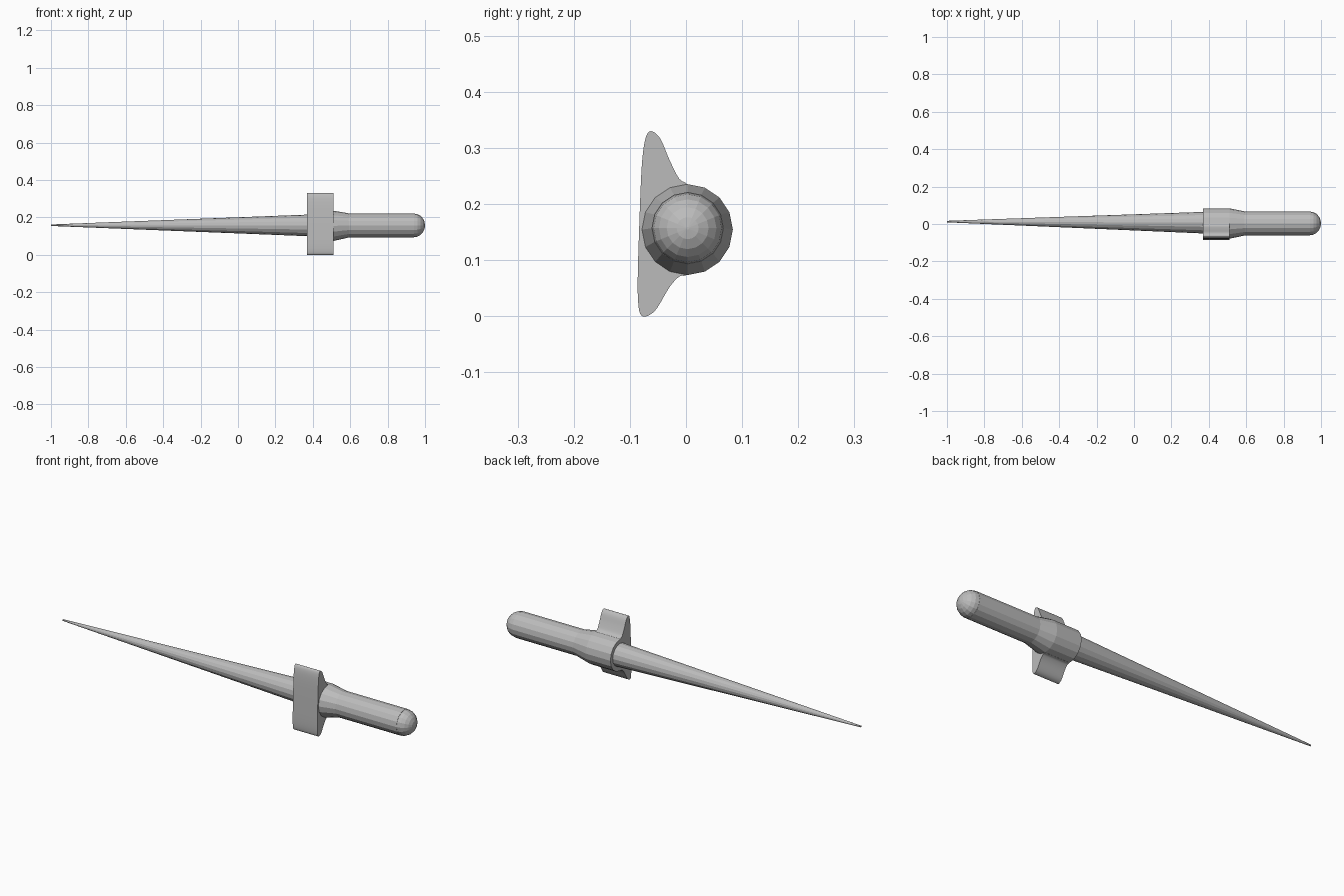
import bpy
import bmesh
from math import sin, cos, pi, radians
from mathutils import Vector

if "Cube" in bpy.data.objects:
    bpy.data.objects.remove(bpy.data.objects["Cube"])

# One plain grey for the whole dagger
grey = bpy.data.materials.new("plain_grey")
grey.use_nodes = True
colour = (0.5, 0.5, 0.5, 1)
grey.diffuse_color = colour
grey.node_tree.nodes["Principled BSDF"].inputs["Base Color"].default_value = colour

SIDES = 16


def finish(name, bm):
    bmesh.ops.recalc_face_normals(bm, faces=bm.faces)
    mesh = bpy.data.meshes.new(name)
    bm.to_mesh(mesh)
    bm.free()
    mesh.materials.append(grey)
    obj = bpy.data.objects.new(name, mesh)
    bpy.context.scene.collection.objects.link(obj)
    return obj


def lathe(name, stations):
    """Skin rings given as (x, centre y, centre z, radius) along the x axis."""
    bm = bmesh.new()
    rings = []
    for x, cy, cz, r in stations:
        rings.append([bm.verts.new((x, cy + r * cos(2 * pi * i / SIDES),
                                    cz + r * sin(2 * pi * i / SIDES)))
                      for i in range(SIDES)])
    for a, b in zip(rings, rings[1:]):
        for i in range(SIDES):
            j = (i + 1) % SIDES
            bm.faces.new((a[i], a[j], b[j], b[i]))
    bm.faces.new(rings[0])
    bm.faces.new(rings[-1])
    return finish(name, bm)


def smooth_loop(points, steps=4):
    """Closed rounded outline through the given points."""
    pts = [Vector(p) for p in points]
    n = len(pts)
    out = []
    for i in range(n):
        p0, p1, p2, p3 = (pts[(i + k) % n] for k in (-1, 0, 1, 2))
        for s in range(steps):
            t = s / steps
            out.append(0.5 * (2 * p1 + (p2 - p0) * t
                              + (2 * p0 - 5 * p1 + 4 * p2 - p3) * t * t
                              + (3 * p1 - p0 - 3 * p2 + p3) * t ** 3))
    return out


# Long tapering blade
lathe("blade", [(-1, 0.013, 0.158, 0.004), (0.38, 0.007, 0.157, 0.058)])

# Collar with a taper towards the grip
lathe("collar", [(0.37, 0.0025, 0.1545, 0.081), (0.51, 0.0025, 0.1545, 0.081),
                 (0.595, 0.003, 0.157, 0.064)])

# Round grip with a domed end
lathe("grip", [(0.59, 0.003, 0.157, 0.0645), (0.94, 0.003, 0.157, 0.0645)])
dome = [radians(a) for a in (0, 18, 36, 54, 72, 88)]
lathe("pommel_dome", [(0.94 + 0.06 * sin(a), 0.003, 0.157, 0.0635 * cos(a)) for a in dome])

# Flat-fronted guard, profile in y and z, extruded along x
profile = [(-0.063, 0.330), (-0.073, 0.314), (-0.079, 0.265), (-0.083, 0.170),
           (-0.086, 0.070), (-0.085, 0.022), (-0.080, 0.002), (-0.068, 0.001),
           (-0.052, 0.014), (-0.030, 0.051), (-0.012, 0.071), (0.006, 0.080),
           (0.030, 0.155), (0.006, 0.229), (-0.012, 0.245), (-0.030, 0.280),
           (-0.046, 0.317)]
bm = bmesh.new()
cap = bm.faces.new([bm.verts.new((0.37, p.x, p.y)) for p in smooth_loop(profile)])
side = bmesh.ops.extrude_face_region(bm, geom=[cap], use_keep_orig=True)
moved = [g for g in side["geom"] if isinstance(g, bmesh.types.BMVert)]
bmesh.ops.translate(bm, verts=moved, vec=(0.14, 0, 0))
guard = finish("guard", bm)

# Soften the rounded guard edge, keeping its flat ends crisp
bpy.ops.object.select_all(action="DESELECT")
guard.select_set(True)
bpy.context.view_layer.objects.active = guard
bpy.ops.object.shade_smooth_by_angle(angle=radians(35))
